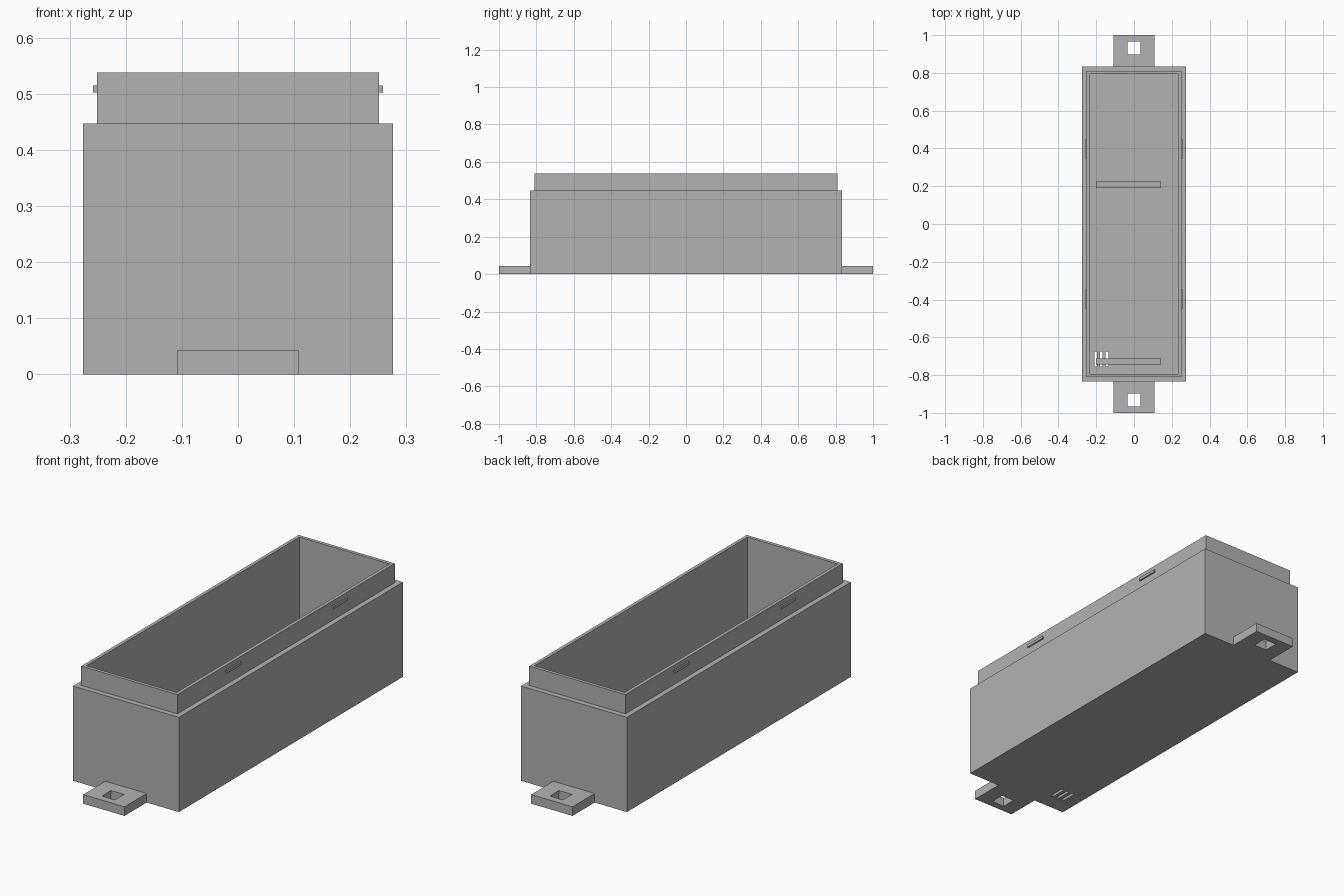
import bpy, bmesh
from mathutils import Matrix, Vector

cube = bpy.data.objects.get("Cube")
if cube:
    bpy.data.objects.remove(cube, do_unlink=True)

# Single plastic colour
GREY = (0.45, 0.45, 0.45, 1)
plastic = bpy.data.materials.new("grey plastic")
plastic.use_nodes = True
plastic.diffuse_color = GREY
plastic.node_tree.nodes["Principled BSDF"].inputs["Base Color"].default_value = GREY


def finish(name, bm):
    bmesh.ops.recalc_face_normals(bm, faces=bm.faces)
    mesh = bpy.data.meshes.new(name)
    bm.to_mesh(mesh)
    bm.free()
    mesh.materials.append(plastic)
    obj = bpy.data.objects.new(name, mesh)
    bpy.context.collection.objects.link(obj)
    return obj


def box(name, low, high):
    low, high = Vector(low), Vector(high)
    bm = bmesh.new()
    bmesh.ops.create_cube(bm, size=1, matrix=Matrix.Translation((low + high) / 2)
                          @ Matrix.Diagonal((*(high - low), 1)))
    return finish(name, bm)


def cut(target, cutter):
    cutter.hide_render = True
    cutter.hide_viewport = True
    cutter.display_type = 'WIRE'
    mod = target.modifiers.new("opening", 'BOOLEAN')
    mod.operation = 'DIFFERENCE'
    mod.solver = 'EXACT'
    mod.object = cutter


# Open case: rectangular rings running up the outside and down the inside
OUT_X, OUT_Y = 0.276, 0.835
FLOOR = 0.03
steps = [(0, 0), (0, 0.447), (0.025, 0.447), (0.025, 0.538),
         (0.041, 0.538), (0.041, FLOOR)]
bm = bmesh.new()
rings = []
for inset, z in steps:
    x, y = OUT_X - inset, OUT_Y - inset
    rings.append([bm.verts.new((sx * x, sy * y, z))
                  for sx, sy in ((-1, -1), (1, -1), (1, 1), (-1, 1))])
for lower, upper in zip(rings, rings[1:]):
    for i in range(4):
        j = (i + 1) % 4
        bm.faces.new((lower[i], lower[j], upper[j], upper[i]))
bm.faces.new(rings[0])
bm.faces.new(rings[-1])
case = finish("case", bm)

# Cable slots through the floor
for i in range(3):
    x = -0.203 + i * 0.03
    cut(case, box(f"slot_cutter_{i + 1}", (x - 0.007, -0.755, -0.05), (x + 0.007, -0.675, 0.06)))

# Support ribs standing on the floor
for name, y in (("front_rib", -0.728), ("back_rib", 0.207)):
    box(name, (-0.2, y - 0.017, FLOOR), (0.143, y + 0.017, 0.1))

# Mounting tabs with square screw holes
for name, s in (("front", -1), ("back", 1)):
    ya, yb = sorted((s * OUT_Y, s))
    tab = box(name + "_mounting_tab", (-0.108, ya, 0), (0.108, yb, 0.043))
    y = s * 0.932
    cut(tab, box(name + "_hole_cutter", (-0.034, y - 0.034, -0.05), (0.034, y + 0.034, 0.1)))

# Snap ridges on both long sides of the rim
for side, sx in (("left", 1), ("right", -1)):
    for end, y in (("front", -0.397), ("back", 0.397)):
        xa, xb = sorted((sx * 0.25, sx * 0.258))
        box(f"{end}_{side}_snap_ridge", (xa, y - 0.053, 0.502), (xb, y + 0.053, 0.515))
